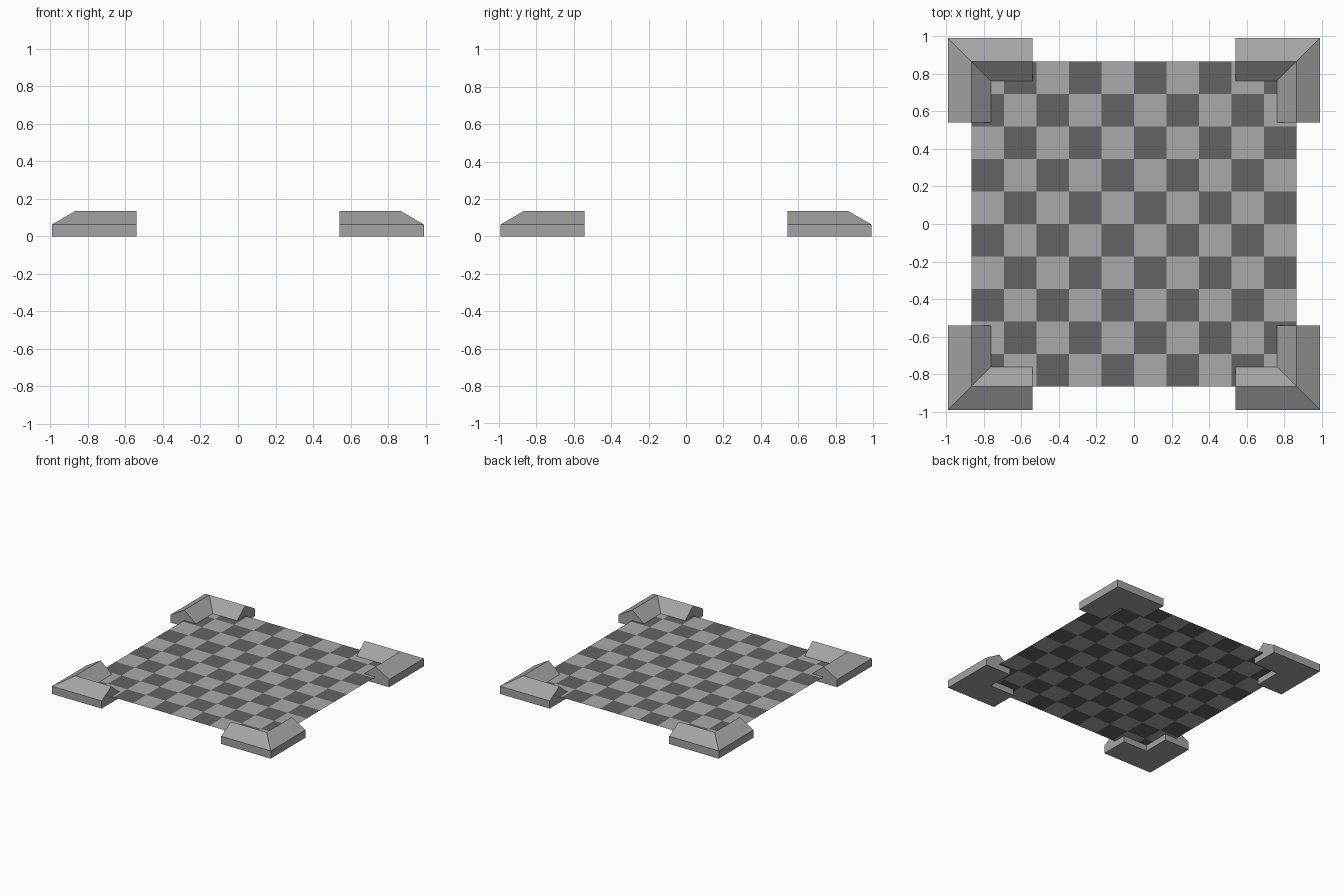
import bpy, bmesh

if "Cube" in bpy.data.objects:
    bpy.data.objects.remove(bpy.data.objects["Cube"])

TILES = 10
HALF = 0.867      # half width of the board
BOARD_Z = 0.05


def material(name, value):
    m = bpy.data.materials.new(name)
    m.diffuse_color = (value, value, value, 1)
    m.use_nodes = True
    m.node_tree.nodes["Principled BSDF"].inputs["Base Color"].default_value = m.diffuse_color
    return m


light = material("light_grey", 0.40)
dark = material("dark_grey", 0.125)
stone = material("corner_grey", 0.37)


def finish(name, bm, mats):
    mesh = bpy.data.meshes.new(name)
    bm.to_mesh(mesh)
    bm.free()
    for m in mats:
        mesh.materials.append(m)
    obj = bpy.data.objects.new(name, mesh)
    bpy.context.collection.objects.link(obj)
    return obj


# Chequered board: a flat grid coloured by row and column
bm = bmesh.new()
bmesh.ops.create_grid(bm, x_segments=TILES, y_segments=TILES, size=HALF)
for v in bm.verts:
    v.co.z = BOARD_Z
for f in bm.faces:
    c = f.calc_center_median()
    col = int((c.x + HALF) / (2 * HALF) * TILES)
    row = int((HALF - c.y) / (2 * HALF) * TILES)
    f.material_index = (row + col) % 2
finish("board", bm, [light, dark])

# Corner bracket: ridged profile (distance from centre, height) swept round a mitre
PROFILE = [(0.992, 0), (0.992, 0.063), (0.867, 0.135), (0.763, 0.05), (0.763, 0)]
END = 0.542


def corner(name, sx, sy):
    bm = bmesh.new()
    rings = []
    for place in (lambda d: (END, d), lambda d: (d, d), lambda d: (d, END)):
        ring = []
        for d, z in PROFILE:
            x, y = place(d)
            ring.append(bm.verts.new((sx * x, sy * y, z)))
        rings.append(ring)
    n = len(PROFILE)
    for a, b in zip(rings, rings[1:]):
        for i in range(n):
            j = (i + 1) % n
            bm.faces.new((a[i], a[j], b[j], b[i]))
    bm.faces.new(rings[0])
    bm.faces.new(rings[-1][::-1])
    bmesh.ops.recalc_face_normals(bm, faces=bm.faces)
    finish(name, bm, [stone])


for sx, side in ((-1, "left"), (1, "right")):
    for sy, end in ((-1, "front"), (1, "back")):
        corner(f"corner_{end}_{side}", sx, sy)
